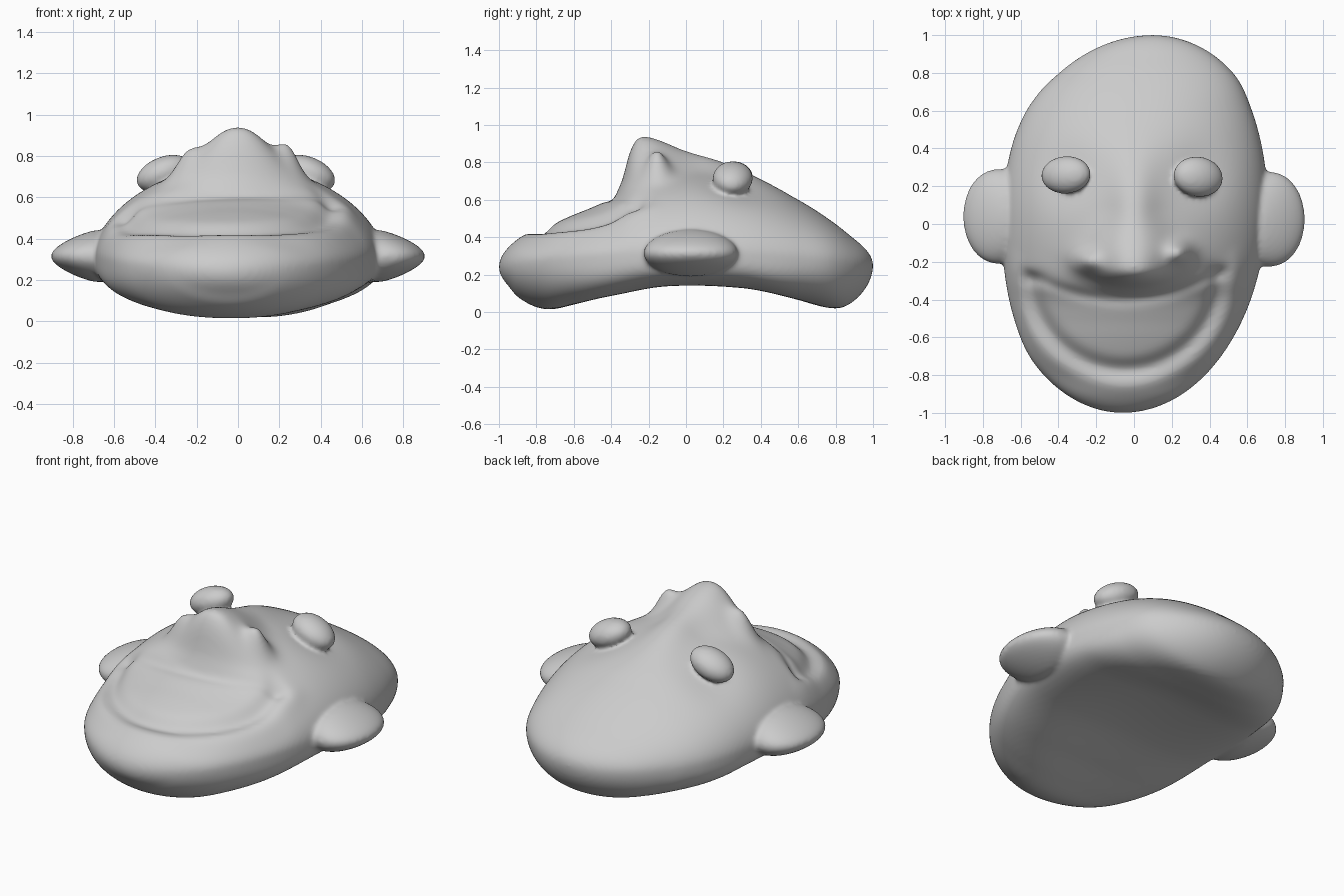
import bpy, bmesh
from math import sin, cos, pi, sqrt, exp, asin, radians

if "Cube" in bpy.data.objects:
    bpy.data.objects.remove(bpy.data.objects["Cube"])

def spline(table, x):
    # smooth interpolation through (x, value) pairs
    n = len(table)
    if x <= table[0][0]:
        return table[0][1]
    if x >= table[-1][0]:
        return table[-1][1]
    i = max(k for k in range(n - 1) if table[k][0] <= x)
    def slope(k):
        a, b = table[max(k - 1, 0)], table[min(k + 1, n - 1)]
        return (b[1] - a[1]) / (b[0] - a[0])
    (x0, v0), (x1, v1) = table[i], table[i + 1]
    h = x1 - x0
    t = (x - x0) / h
    return ((2*t**3 - 3*t*t + 1) * v0 + (t**3 - 2*t*t + t) * h * slope(i)
            + (3*t*t - 2*t**3) * v1 + (t**3 - t*t) * h * slope(i + 1))

def gauss(v):
    return exp(-v * v)

def step(a, b, v):
    t = min(max((v - a) / (b - a), 0), 1)
    return t * t * (3 - 2 * t)

# lengthwise profiles, read against y and spaced by angle so the ends stay round
def by_angle(table):
    return [(asin(y), v) for y, v in table]

CREST = by_angle([(-1, .24), (-.95, .345), (-.9, .385), (-.8, .425), (-.7, .475), (-.6, .52),
                  (-.5, .56), (-.4, .61), (-.3, .69), (-.2, .73), (0, .76), (.2, .75),
                  (.4, .70), (.6, .60), (.8, .47), (.9, .39), (1, .25)])
BELLY = by_angle([(-1, .24), (-.95, .14), (-.9, .08), (-.75, .0), (-.6, .005), (-.4, .045),
                  (-.1, .10), (.3, .09), (.6, .03), (.8, .01), (.9, .06), (1, .25)])
SHIFT = by_angle([(-1, -.06), (-.9, -.04), (-.5, -.02), (0, 0), (.4, .03), (.6, .055),
                  (.8, .095), (1, .10)])
LEFT = by_angle([(-1, 1.09), (-.75, 1.08), (-.5, 1.03), (-.2, 1), (0, 1), (.3, 1.03),
                 (.5, 1.07), (.65, 1.11), (.75, 1.14), (1, 1.14)])
NOSE = [(-.38, 0), (-.34, .05), (-.3, .165), (-.26, .215), (-.2, .205), (0, .1), (.2, .05),
        (.4, .01), (.55, 0)]

def features(x, y):
    # nose ridge and nostril wings
    width = .12 + .09 * step(.1, -.17, y)
    d = spline(NOSE, y - .8 * x * x) * exp(-abs(x / width) ** 2.2)
    d += .075 * gauss((x + .25) / .07) * gauss((y + .20) / .06)
    d += .10 * gauss((x - .245) / .065) * gauss((y + .155) / .06)
    # eye sockets
    for ex in (-.36, .34):
        d -= .03 * gauss((x - ex) / .17) * gauss((y - .28) / .18)
    # smiling mouth: creased rim around a gently domed middle, with a soft lip
    upper = -.39 + .55 * (x + .06) ** 2 - y
    bowl = (1 - sqrt(((x + .05) / .50) ** 2 + ((y + .27) / .5) ** 2)) * .5
    d -= .03 * gauss((bowl - .005) / .045) * step(-.03, .04, upper)
    d -= .015 * gauss((upper - .01) / .03) * step(-.05, .05, bowl)
    d += .012 * gauss((bowl + .085) / .045) * step(-.1, .06, upper)
    # curled smile corners
    for mx, my in ((-.53, -.29), (.43, -.25)):
        d -= .02 * gauss((x - mx) / .06) * gauss((y - my) / .04)
    return d

def finish(bm, name):
    bmesh.ops.recalc_face_normals(bm, faces=bm.faces)
    me = bpy.data.meshes.new(name)
    bm.to_mesh(me)
    bm.free()
    for p in me.polygons:
        p.use_smooth = True
    ob = bpy.data.objects.new(name, me)
    bpy.context.collection.objects.link(ob)
    return ob

# head shell: closed cross-sections lofted from chin to crown
ROWS, SEG = 200, 240
bm = bmesh.new()
rings = []
for r in range(1, ROWS):
    a = -pi / 2 + pi * r / ROWS
    y = sin(a)
    half = cos(a) * (.70 + .02 * y)
    cx, crest, belly = spline(SHIFT, a), spline(CREST, a), spline(BELLY, a)
    edge = .32 - .075 * y * y
    mid = step(.95, .4, abs(y))
    ring = []
    for s in range(SEG):
        t = 2 * pi * s / SEG
        c, h = cos(t), sin(t)
        x = cx + half * c * (spline(LEFT, a) if c < 0 else 1)
        if h >= 0:
            z = edge + (crest - edge) * h ** (1 + .2 * mid) + features(x, y) * step(0, .5, h)
        else:
            z = edge + (edge - belly) * -(-h) ** (1 - .45 * mid) + .05 * h**6 * mid
        ring.append(bm.verts.new((x, y, z)))
    rings.append(ring)
for r0, r1 in zip(rings, rings[1:]):
    for s in range(SEG):
        n = (s + 1) % SEG
        bm.faces.new((r0[s], r0[n], r1[n], r1[s]))
for ring, tip in ((rings[0], (-.06, -1, .24)), (rings[-1], (.10, 1, .25))):
    v = bm.verts.new(tip)
    for s in range(SEG):
        bm.faces.new((ring[s], ring[(s + 1) % SEG], v))
head = finish(bm, "head")

def ellipsoid(name, loc, radii, rot=(0, 0, 0)):
    bm = bmesh.new()
    bmesh.ops.create_uvsphere(bm, u_segments=48, v_segments=32, radius=1)
    ob = finish(bm, name)
    ob.location, ob.scale = loc, radii
    ob.rotation_euler = [radians(d) for d in rot]
    return ob

# eyes
parts = [ellipsoid("left_eye", (-.36, .26, .715), (.138, .10, .08), (-8, -22, 3)),
         ellipsoid("right_eye", (.34, .25, .715), (.138, .107, .08), (-8, 22, -8))]

# ears, tapering from a thick root to a thin rim
for name, s, y in (("left_ear", -1, .04), ("right_ear", 1, .025)):
    ear = ellipsoid(name, (s * .69, y, .315), (.215, .25, .125))
    for v in ear.data.vertices:
        k = max(0, v.co.x * s)
        v.co.z *= 1 - .35 * k
        v.co.y *= 1 + .12 * k
    parts.append(ear)

# fuse everything into one skin and soften the joins
bpy.context.view_layer.update()
for ob in parts + [head]:
    ob.select_set(True)
bpy.context.view_layer.objects.active = head
bpy.ops.object.join()
remesh = head.modifiers.new("fuse", 'REMESH')
remesh.mode = 'VOXEL'
remesh.voxel_size = .0125
remesh.use_smooth_shade = True
soften = head.modifiers.new("soften", 'SMOOTH')
soften.factor = .5
soften.iterations = 8
